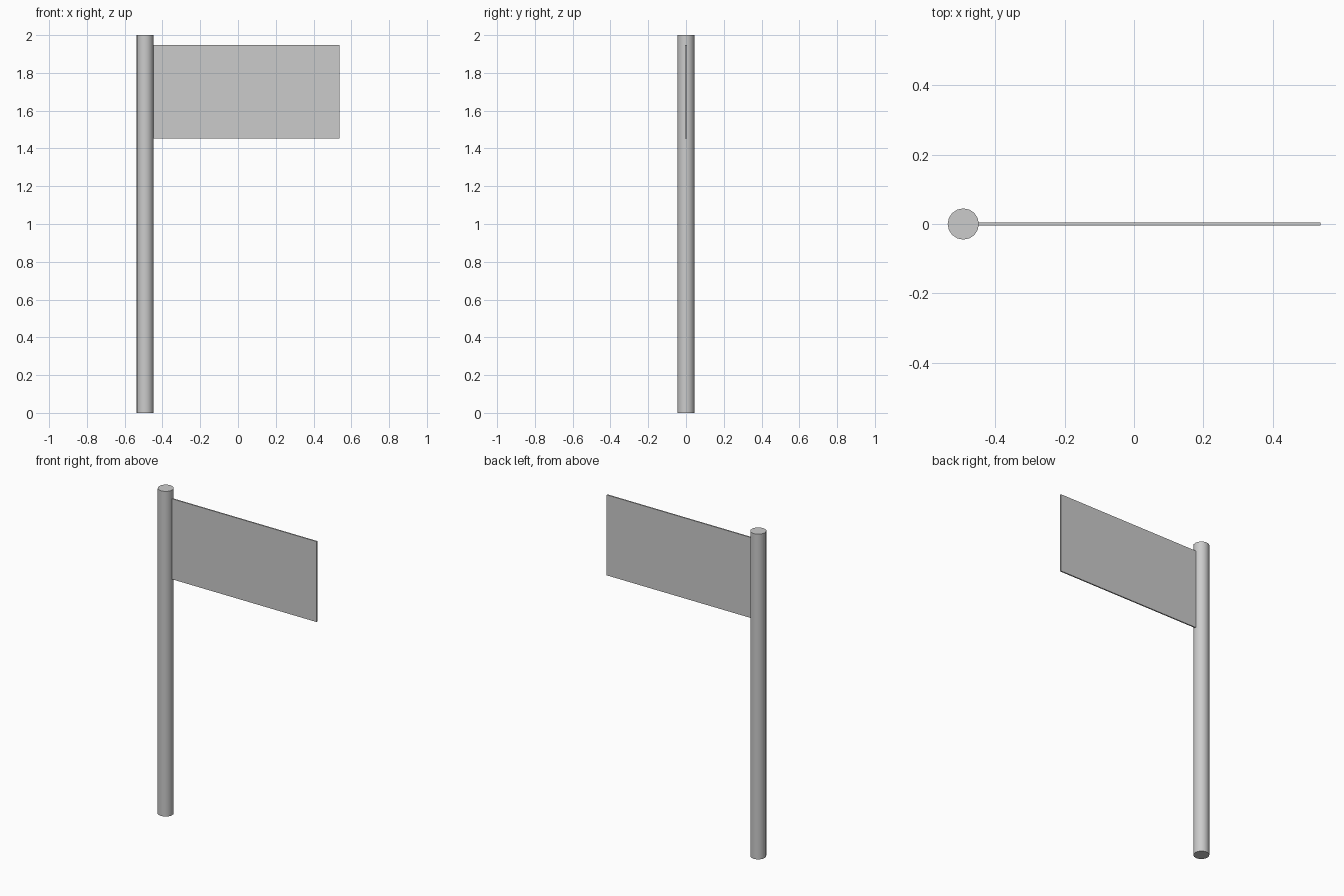
import bpy
import math

if "Cube" in bpy.data.objects:
    bpy.data.objects.remove(bpy.data.objects["Cube"])

POLE_X, POLE_R, HEIGHT = -0.492, 0.045, 2.0
FLAG_H, FLAG_W, FLAG_T = 0.495, 0.99, 0.008

# Pole: smooth-sided cylinder with sharp caps
bpy.ops.mesh.primitive_cylinder_add(vertices=16, radius=POLE_R, depth=HEIGHT,
                                    location=(POLE_X, 0, HEIGHT / 2))
pole = bpy.context.object
pole.name = "pole"
bpy.ops.object.shade_smooth_by_angle(angle=math.radians(30))

# Flag: thin flat panel, twice as wide as high, meeting the pole's side
bpy.ops.mesh.primitive_cube_add(size=1, location=(0.537 - FLAG_W / 2, 0, 1.70))
flag = bpy.context.object
flag.name = "flag"
flag.scale = (FLAG_W, FLAG_T, FLAG_H)
bpy.ops.object.transform_apply(location=False, rotation=False, scale=True)
